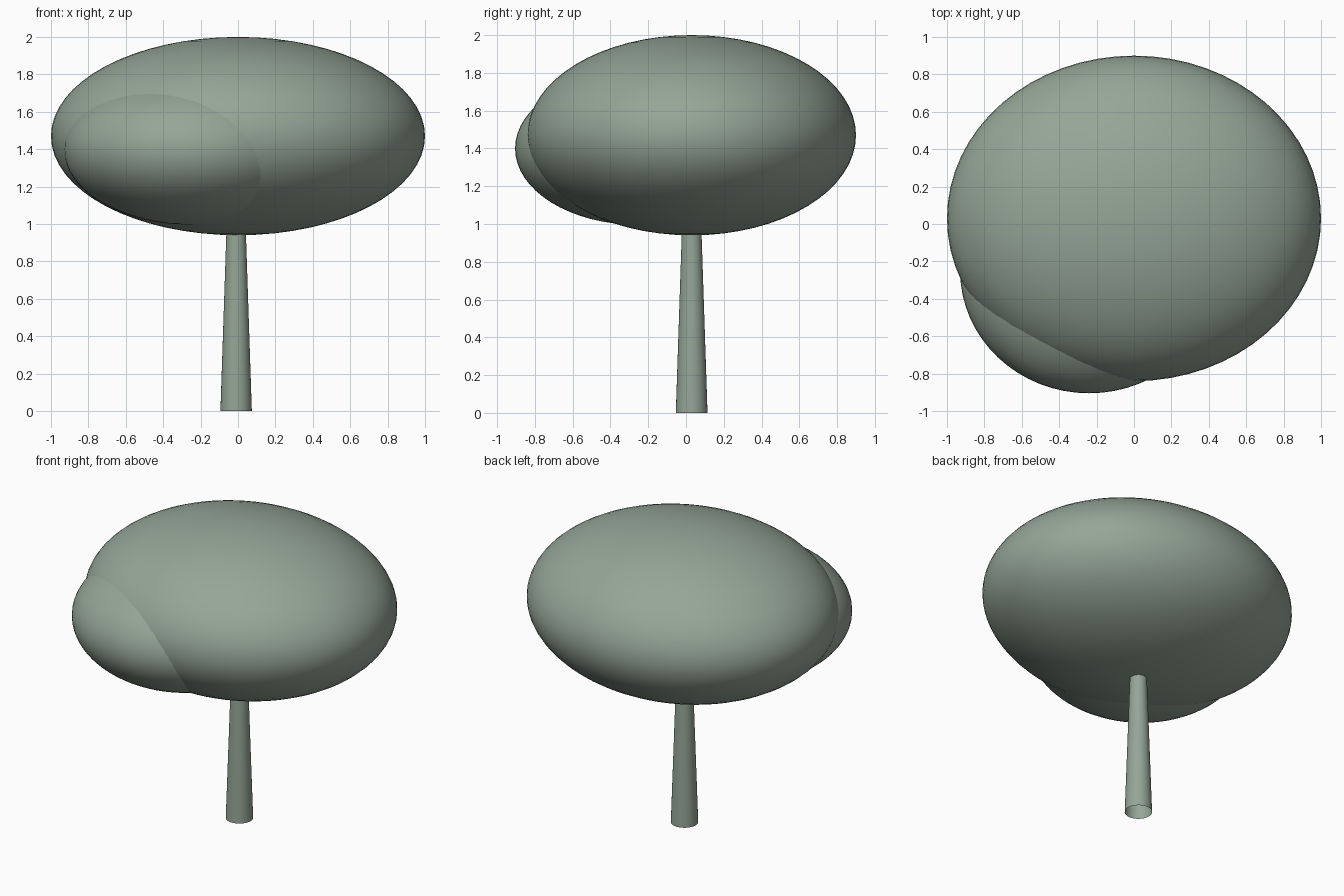
import bpy

cube = bpy.data.objects.get("Cube")
if cube:
    bpy.data.objects.remove(cube, do_unlink=True)

# Single sage green for the whole tree
sage = bpy.data.materials.new("sage_green")
colour = (0.30, 0.38, 0.31, 1.0)
sage.use_nodes = True
sage.diffuse_color = colour
bsdf = next(n for n in sage.node_tree.nodes if n.type == 'BSDF_PRINCIPLED')
bsdf.inputs["Base Color"].default_value = colour


def finish(name):
    """Name, paint and smooth the object just added."""
    obj = bpy.context.object
    obj.name = name
    obj.data.materials.append(sage)
    bpy.ops.object.shade_smooth_by_angle()
    return obj


def foliage(name, centre, radii):
    """A flattened ball of leaves."""
    bpy.ops.mesh.primitive_uv_sphere_add(segments=64, ring_count=32, radius=1, location=centre)
    bpy.context.object.scale = radii
    bpy.ops.object.transform_apply(location=False, rotation=False, scale=True)
    return finish(name)


# Crown: a broad main mass and a lower one at the front right
foliage("main_crown", (0, 0.03, 1.47), (1.0, 0.87, 0.53))
foliage("side_crown", (-0.24, -0.25, 1.4), (0.69, 0.655, 0.405))

# Trunk: open tapered tube running up into the crown
height = 1.2
bpy.ops.mesh.primitive_cone_add(vertices=32, radius1=0.084, radius2=0.044, depth=height,
                                end_fill_type='NOTHING', location=(-0.01, 0.03, height / 2))
finish("trunk")
